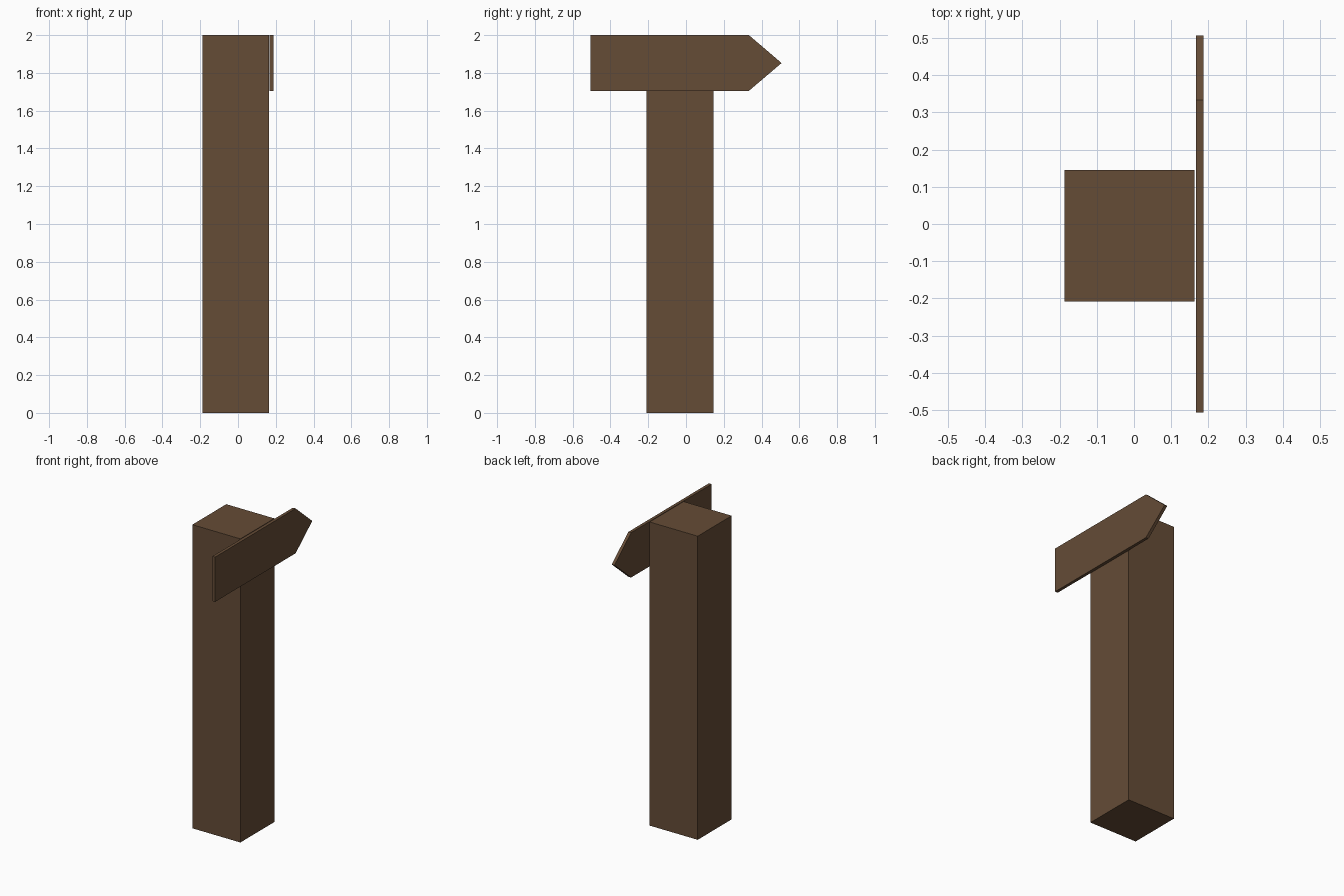
import bpy
import bmesh

cube = bpy.data.objects.get("Cube")
if cube:
    bpy.data.objects.remove(cube, do_unlink=True)

# Brown wood
wood = bpy.data.materials.new("brown wood")
wood.use_nodes = True
color = (0.13, 0.072, 0.037, 1)
wood.diffuse_color = color
wood.node_tree.nodes["Principled BSDF"].inputs["Base Color"].default_value = color


def extrude_along_x(name, outline, x_min, x_max):
    """Solid made from a (y, z) outline, flat shaded."""
    bm = bmesh.new()
    face = bm.faces.new([bm.verts.new((x_min, y, z)) for y, z in outline])
    ext = bmesh.ops.extrude_face_region(bm, geom=[face])["geom"]
    verts = [g for g in ext if isinstance(g, bmesh.types.BMVert)]
    bmesh.ops.translate(bm, verts=verts, vec=(x_max - x_min, 0, 0))
    bmesh.ops.recalc_face_normals(bm, faces=bm.faces)
    mesh = bpy.data.meshes.new(name)
    bm.to_mesh(mesh)
    bm.free()
    mesh.materials.append(wood)
    obj = bpy.data.objects.new(name, mesh)
    bpy.context.collection.objects.link(obj)
    return obj


# Square upright post
extrude_along_x("post", [(-0.208, 0), (0.145, 0), (0.145, 2), (-0.208, 2)],
                -0.187, 0.163)

# Thin board with a pointed end, standing just clear of the post
extrude_along_x("arrow_board",
                [(-0.506, 1.705), (0.333, 1.705), (0.506, 1.852),
                 (0.333, 2), (-0.506, 2)],
                0.167, 0.187)
